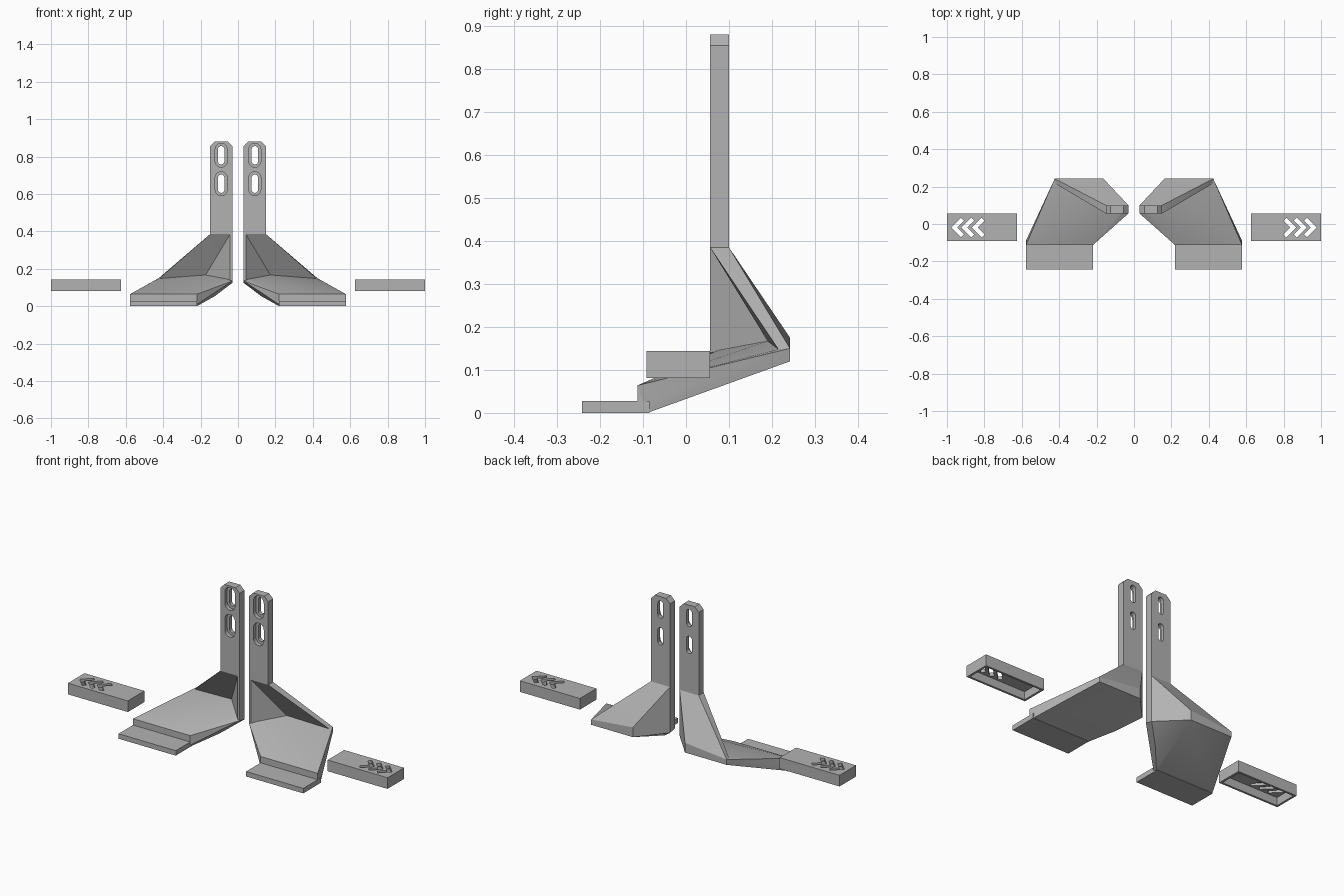
import bpy, bmesh, math
from mathutils import Vector

if "Cube" in bpy.data.objects:
    bpy.data.objects.remove(bpy.data.objects["Cube"])

grey = bpy.data.materials.new("plain_grey")
grey.use_nodes = True
grey.diffuse_color = (0.45, 0.45, 0.45, 1)
grey.node_tree.nodes["Principled BSDF"].inputs["Base Color"].default_value = (0.45, 0.45, 0.45, 1)


def finish(name, bm):
    bmesh.ops.recalc_face_normals(bm, faces=bm.faces)
    mesh = bpy.data.meshes.new(name)
    bm.to_mesh(mesh)
    bm.free()
    mesh.materials.append(grey)
    obj = bpy.data.objects.new(name, mesh)
    bpy.context.collection.objects.link(obj)
    return obj


def hull(name, points):
    bm = bmesh.new()
    for p in points:
        bm.verts.new(p)
    res = bmesh.ops.convex_hull(bm, input=bm.verts)
    loose = [v for v in bm.verts if not v.link_faces]
    bmesh.ops.delete(bm, geom=loose, context='VERTS')
    bmesh.ops.dissolve_limit(bm, angle_limit=0.01, verts=bm.verts, edges=bm.edges)
    return finish(name, bm)


def prism(name, outline, depth):
    """Extrude a closed 3D outline along the depth vector."""
    bm = bmesh.new()
    face = bm.faces.new([bm.verts.new(p) for p in outline])
    out = bmesh.ops.extrude_face_region(bm, geom=[face])
    bmesh.ops.translate(bm, vec=depth, verts=[g for g in out["geom"] if isinstance(g, bmesh.types.BMVert)])
    return finish(name, bm)


def box(name, lo, hi):
    outline = [(lo[0], lo[1], lo[2]), (hi[0], lo[1], lo[2]), (hi[0], hi[1], lo[2]), (lo[0], hi[1], lo[2])]
    return prism(name, outline, (0, 0, hi[2] - lo[2]))


def combine(obj, tools, operation):
    """Apply booleans and remove the tool objects."""
    for tool in tools:
        tool.hide_render = True
        mod = obj.modifiers.new("boolean", 'BOOLEAN')
        mod.operation, mod.solver, mod.object = operation, 'EXACT', tool
    bpy.context.view_layer.update()
    graph = bpy.context.evaluated_depsgraph_get()
    mesh = bpy.data.meshes.new_from_object(obj.evaluated_get(graph))
    obj.modifiers.clear()
    obj.data = mesh
    for tool in tools:
        bpy.data.objects.remove(tool)


def slot(width, height, z, y0, y1):
    r = width / 2
    outline = []
    for side in (1, -1):
        for i in range(13):
            a = math.pi * i / 12
            outline.append((0.09 + side * r * math.cos(a), y0, z + side * (height / 2 - r + r * math.sin(a))))
    return prism("slot_cutter", outline, (0, y1 - y0, 0))


def mirrored(obj, name):
    bm = bmesh.new()
    bm.from_mesh(obj.data)
    for v in bm.verts:
        v.co.x *= -1
    return finish(name, bm)


# Shared corners of the deflector body
FRONT, BACK, NECK = 0.056, 0.1, 0.385
rear_in, rear_out = (0.163, 0.242, 0.175), (0.424, 0.242, 0.15)
rear_in_low, rear_out_low = (0.163, 0.242, 0.12), (0.424, 0.242, 0.12)
pocket_in, pocket_out, pocket_front = (0.173, 0.19, 0.167), (0.42, 0.215, 0.148), (0.042, 0.08, 0.148)
neck_back = [(0.03, BACK, NECK), (0.15, BACK, NECK)]

# Sloping floor
floor = hull("left_bracket", [
    (0.22, -0.113, 0.064), (0.578, -0.113, 0.064), (0.22, -0.113, 0.01), (0.578, -0.113, 0.01),
    (0.22, -0.09, 0), (0.578, -0.09, 0), rear_out, rear_out_low, rear_in_low, pocket_in, pocket_out,
    pocket_front, (0.03, FRONT, 0.135), (0.03, BACK, 0.125), (0.125, 0.015, 0.053)])

# Toe plate, back wall and inner wall
toe = box("toe", (0.22, -0.242, 0), (0.578, -0.085, 0.028))
back_wall = hull("back_wall", neck_back + [
    (0.042, FRONT, NECK), (0.15, FRONT, NECK), rear_in, rear_out, rear_in_low, rear_out_low,
    pocket_in, pocket_out])
inner_wall = hull("inner_wall", [
    (0.03, FRONT, NECK), (0.042, FRONT, NECK), (0.03, BACK, NECK), (0.03, FRONT, 0.135),
    (0.042, FRONT, 0.14), pocket_front, (0.03, BACK, 0.125), rear_in, rear_in_low, pocket_in])

# Upright post with clipped top corners
post = prism("post", [
    (0.03, FRONT, NECK), (0.15, FRONT, NECK), (0.15, FRONT, 0.855), (0.125, FRONT, 0.88),
    (0.055, FRONT, 0.88), (0.03, FRONT, 0.855)], (0, BACK - FRONT, 0))
combine(floor, [toe, back_wall, inner_wall, post], 'UNION')

# Countersunk mounting slots
cutters = []
for z in (0.807, 0.655):
    cutters += [slot(0.064, 0.128, z, 0, 0.078), slot(0.034, 0.098, z, 0, 0.2)]
combine(floor, cutters, 'DIFFERENCE')

# Cover: hollow box, open below, with three arrow slots
cover = box("left_cover", (0.625, -0.092, 0.081), (1.0, 0.056, 0.144))
cutters = [box("hollow", (0.637, -0.08, 0), (0.988, 0.044, 0.126))]
a, w, mid = 0.053, 0.016, -0.019
for i in range(3):
    tip = 0.978 - 0.055 * i
    arrow = [(0, 0), (-a, a), (-a - w, a - w), (-2 * w, 0), (-a - w, w - a), (-a, -a)]
    cutters.append(prism("arrow_cutter", [(tip + x, mid + y, 0.1) for x, y in arrow], (0, 0, 0.1)))
combine(cover, cutters, 'DIFFERENCE')

# Opposite side
parts = [floor, cover, mirrored(floor, "right_bracket"), mirrored(cover, "right_cover")]
bpy.ops.object.select_all(action='DESELECT')
for p in parts:
    p.select_set(True)
bpy.context.view_layer.objects.active = floor
bpy.ops.object.shade_smooth_by_angle(angle=math.radians(15))
